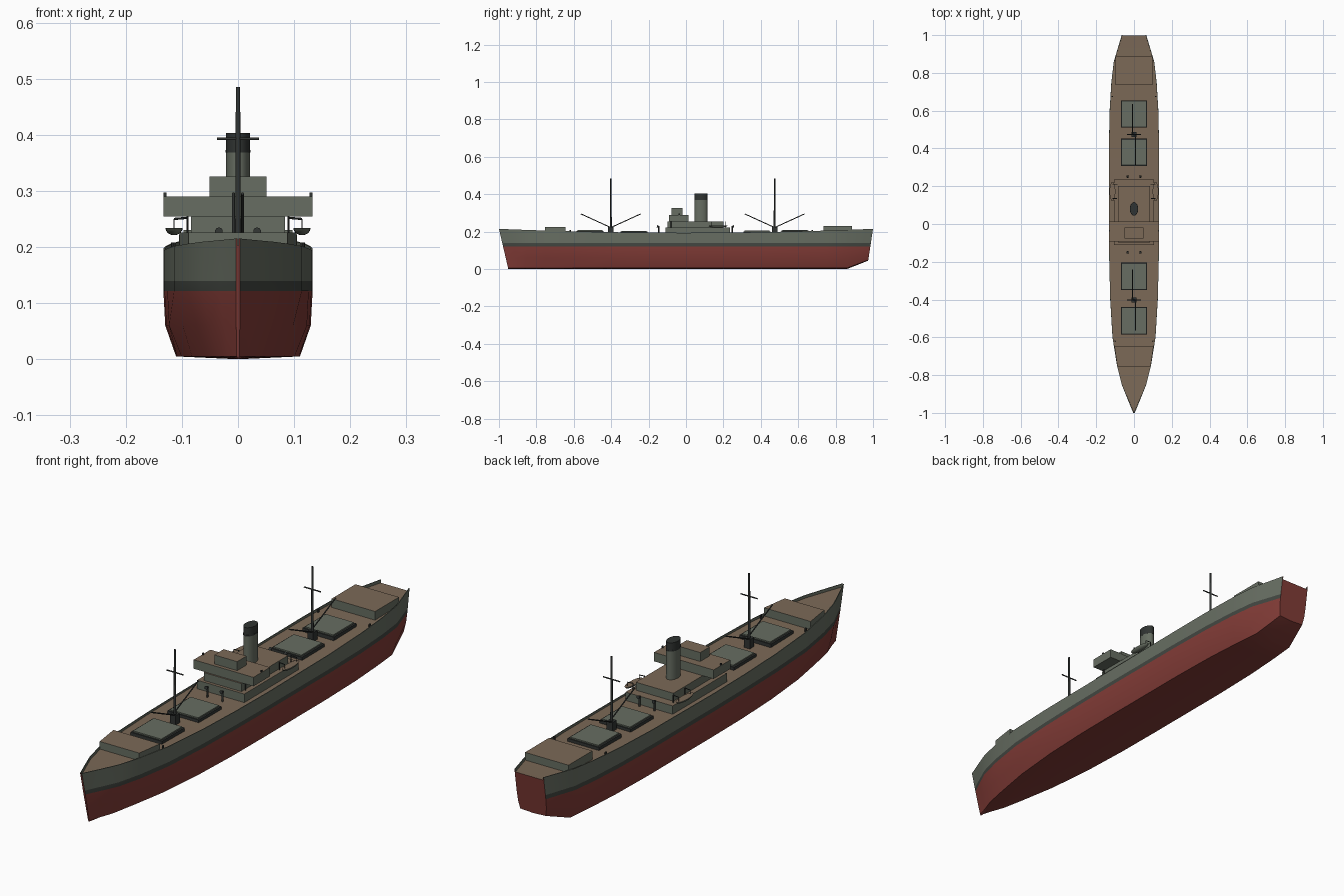
import bpy, bmesh, math
from mathutils import Vector, Matrix

if "Cube" in bpy.data.objects:
    bpy.data.objects.remove(bpy.data.objects["Cube"])


def material(name, rgb):
    m = bpy.data.materials.new(name)
    m.diffuse_color = (*rgb, 1)
    m.use_nodes = True
    m.node_tree.nodes["Principled BSDF"].inputs["Base Color"].default_value = m.diffuse_color
    return m


GREY = material("grey_green_paint", (0.135, 0.155, 0.122))
RED = material("red_bottom_paint", (0.225, 0.045, 0.038))
DECK = material("brown_deck", (0.20, 0.142, 0.095))
DARK = material("dark_fittings", (0.03, 0.034, 0.032))
BAND = material("waterline_band", (0.055, 0.062, 0.053))


def finish(name, bm, mats, smooth=0):
    bmesh.ops.recalc_face_normals(bm, faces=bm.faces[:])
    me = bpy.data.meshes.new(name)
    bm.to_mesh(me)
    bm.free()
    for m in mats:
        me.materials.append(m)
    ob = bpy.data.objects.new(name, me)
    bpy.context.collection.objects.link(ob)
    if smooth:
        bpy.ops.object.select_all(action='DESELECT')
        ob.select_set(True)
        bpy.context.view_layer.objects.active = ob
        bpy.ops.object.shade_smooth_by_angle(angle=math.radians(smooth))
    return ob


def box(name, hw, y0, y1, z0, z1, top=DECK, side=GREY, front_hw=None, x=0):
    """Block with its own roof colour; front_hw tapers the forward end."""
    bm = bmesh.new()
    bmesh.ops.create_cube(bm, size=2)
    for v in bm.verts:
        w = front_hw if front_hw and v.co.y < 0 else hw
        v.co = (x + v.co.x * w, y0 if v.co.y < 0 else y1, z0 if v.co.z < 0 else z1)
    bm.normal_update()
    for f in bm.faces:
        f.material_index = 1 if f.normal.z > 0.5 else 0
    return finish(name, bm, [side, top])


def rod(name, p, q, r, r2=None, mat=DARK, sides=10):
    p, q = Vector(p), Vector(q)
    d = q - p
    bm = bmesh.new()
    rot = d.to_track_quat('Z', 'Y').to_matrix().to_4x4()
    bmesh.ops.create_cone(bm, cap_ends=True, segments=sides, radius1=r, radius2=r2 or r,
                          depth=d.length, matrix=Matrix.Translation((p + q) / 2) @ rot)
    return finish(name, bm, [mat], 40)


def sheer(y):
    return 0.194 + 0.021 * y * y


# Hull: lofted half sections (station, half width, bilge fullness, keel height)
stations = [(-1, .004, .6, 0), (-.93, .033, .5, 0), (-.85, .065, .55, 0), (-.75, .09, .62, 0),
            (-.6, .114, .72, 0), (-.4, .126, .8, 0), (-.2, .131, .83, 0), (0, .133, .83, 0),
            (.4, .133, .83, 0), (.6, .129, .82, 0), (.75, .12, .8, 0), (.86, .107, .8, 0),
            (1, .065, .88, .045)]
bm = bmesh.new()
rings = []
for u, w, full, keel in stations:
    top = sheer(u)
    wi = max(w - .003, .001)
    drop = .006 + .006 * abs(u)
    half = [(0, 0), (w * full, .005), (w * (full + 1.05) / 2.05 if full < .8 else w * .975, .06),
            (w, .122), (w, .139), (w, top), (wi, top), (wi, top - drop)]
    loop = half + [(-x, z) for x, z in reversed(half[1:])]
    ring = []
    for x, z in loop:
        if z < .122:
            z = keel + z * (.122 - keel) / .122
        rake = 1 - z / top
        y = u + .05 * rake * max(0, (-u - .85) / .15) - .033 * rake * max(0, (u - .86) / .14)
        ring.append(bm.verts.new((x, y, z)))
    rings.append(ring)
strip_mats = [1, 1, 1, 3, 0, 0, 0, 2]
n = len(rings[0])
for a, b in zip(rings, rings[1:]):
    for i in range(n):
        j = (i + 1) % n
        f = bm.faces.new((a[i], a[j], b[j], b[i]))
        f.material_index = strip_mats[min(i, n - 1 - i)]
for ring in (rings[0], rings[-1]):       # stem and transom
    bm.faces.new(ring).material_index = 1
finish("hull", bm, [GREY, RED, DECK, BAND], 30)

# Raised blocks at bow and stern
box("forecastle_block", .104, -.755, -.645, .185, .226, front_hw=.088)
box("poop_block", .097, .735, .887, .185, .23)

# Midship houses and bridge
box("lower_house", .105, -.11, .235, .18, .222)
box("upper_house", .084, -.098, .2, .22, .254)
box("bridge", .133, -.092, .014, .254, .29)
box("wheelhouse", .051, -.078, -.018, .288, .326)

# Funnel: oval with black cap and raised rings
for name, z0, z1, r, mat in [("funnel", .25, .373, .0215, GREY), ("funnel_cap", .373, .403, .0217, DARK),
                             ("funnel_ring", .368, .373, .0222, DARK)]:
    f = rod(name, (0, 0, z0), (0, 0, z1), r, mat=mat, sides=24)
    f.data.transform(Matrix.Translation((0, .08, 0)) @ Matrix.Diagonal((1, 1.6, 1, 1)))

# Cargo hatches: dark coaming with cover
for i, (y0, y1) in enumerate([(-.585, -.44), (-.35, -.205), (.308, .452), (.51, .655)]):
    zt = sheer((y0 + y1) / 2)
    box(f"hatch_coaming_{i}", .07, y0, y1, .18, zt + .004, top=DARK, side=DARK)
    box(f"hatch_cover_{i}", .063, y0 + .006, y1 - .006, zt, zt + .009, top=GREY)

# Masts with crosstree, winch house and two booms
for tag, y in (("fore", -.402), ("aft", .474)):
    rod(f"{tag}_mast", (0, y, .18), (0, y, .485), .0055, .004)
    rod(f"{tag}_crosstree", (-.037, y, .393), (.037, y, .393), .0025)
    box(f"{tag}_mast_house", .013, y - .014, y + .014, .18, .226, top=DARK, side=DARK)
    rod(f"{tag}_boom_forward", (.008, y, .222), (.008, y - .16, .295), .0025)
    rod(f"{tag}_boom_aft", (-.008, y, .222), (-.008, y + .16, .295), .0025)

for s, tag in ((-1, "left"), (1, "right")):
    # Cowl vents ahead of and behind the house
    for y, d, end in ((-.147, -1, "front"), (.248, 1, "back")):
        rod(f"vent_{end}_{tag}", (s * .034, y, .18), (s * .034, y, .226), .004)
        rod(f"vent_cowl_{end}_{tag}", (s * .034, y - d * .004, .226),
            (s * .034, y + d * .009, .228), .004, .007)
    # Lifeboat: lower half of a stretched sphere
    bm = bmesh.new()
    bmesh.ops.create_uvsphere(bm, u_segments=16, v_segments=8, radius=1)
    cut = bmesh.ops.bisect_plane(bm, geom=bm.verts[:] + bm.edges[:] + bm.faces[:],
                                 plane_co=(0, 0, 0), plane_no=(0, 0, 1), clear_outer=True)
    rim = [e for e in bm.edges if e.is_boundary]
    for f in bmesh.ops.contextual_create(bm, geom=rim)["faces"]:
        f.material_index = 1
    bmesh.ops.transform(bm, verts=bm.verts[:], matrix=Matrix.Translation((s * .114, .172, .234))
                        @ Matrix.Diagonal((.0155, .052, .013, 1)))
    finish(f"lifeboat_{tag}", bm, [GREY, DECK], 40)
    # Davits
    for y in (.135, .21):
        rod(f"davit_post_{tag}", (s * .09, y, .19), (s * .09, y, .252), .002, sides=6)
        rod(f"davit_arm_{tag}", (s * .09, y, .252), (s * .114, y, .25), .002, sides=6)
        rod(f"davit_fall_{tag}", (s * .114, y, .25), (s * .114, y, .232), .001, sides=6)
    # Bridge wing lights, wing props and deck bollards
    box(f"wing_light_{tag}", .0025, -.04, -.033, .288, .297, DARK, DARK, x=s * .13)
    rod(f"wing_prop_{tag}", (s * .09, -.08, .19), (s * .09, -.08, .256), .002, sides=6)
    for y, x in ((.675, .115), (-.62, .1)):
        rod(f"bollard_{tag}", (s * x, y, .185), (s * x, y, .208), .004, sides=8)
